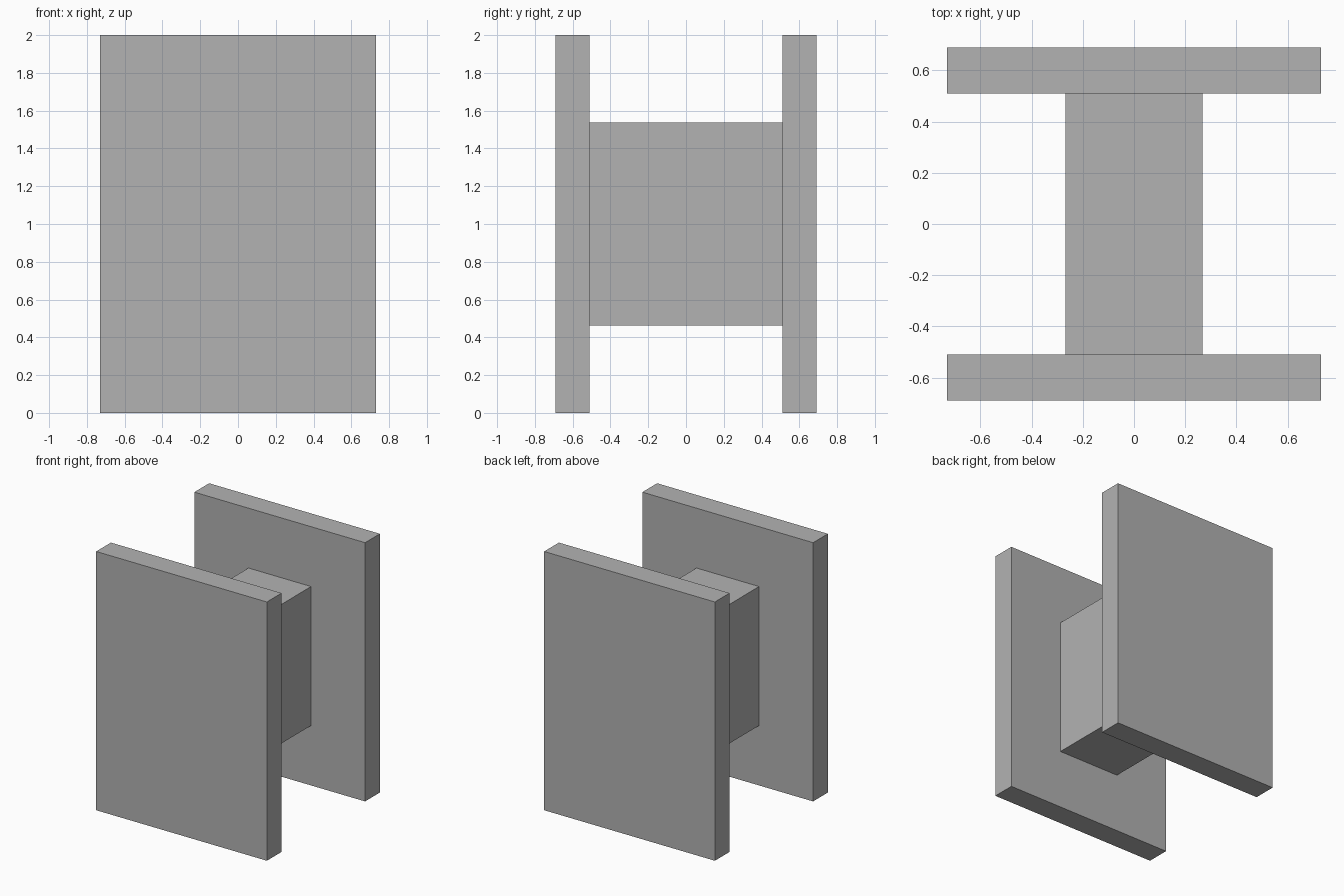
import bpy

# Remove the default cube
default_cube = bpy.data.objects.get("Cube")
if default_cube:
    bpy.data.objects.remove(default_cube, do_unlink=True)

# Single grey material
GREY = (0.448, 0.448, 0.448, 1.0)
grey = bpy.data.materials.new("plain_grey")
grey.use_nodes = True
grey.diffuse_color = GREY
for node in grey.node_tree.nodes:
    if node.type == "BSDF_PRINCIPLED":
        node.inputs["Base Color"].default_value = GREY


def box(name, size, center):
    """Add a flat-shaded box with the given full size and centre."""
    bpy.ops.mesh.primitive_cube_add(size=1, location=center)
    obj = bpy.context.object
    obj.name = obj.data.name = name
    obj.scale = size
    bpy.ops.object.transform_apply(location=False, rotation=False, scale=True)
    obj.data.materials.append(grey)
    return obj


HEIGHT = 2.0
PANEL_WIDTH = 1.46
PANEL_DEPTH = 0.18
GAP = 1.02  # clear distance between the panels

# Two upright panels
for name, side in (("front_panel", -1), ("back_panel", 1)):
    box(name, (PANEL_WIDTH, PANEL_DEPTH, HEIGHT),
        (0, side * (GAP + PANEL_DEPTH) / 2, HEIGHT / 2))

# Block joining the panels
box("connecting_block", (0.535, GAP, 1.075), (0, 0, HEIGHT / 2))
